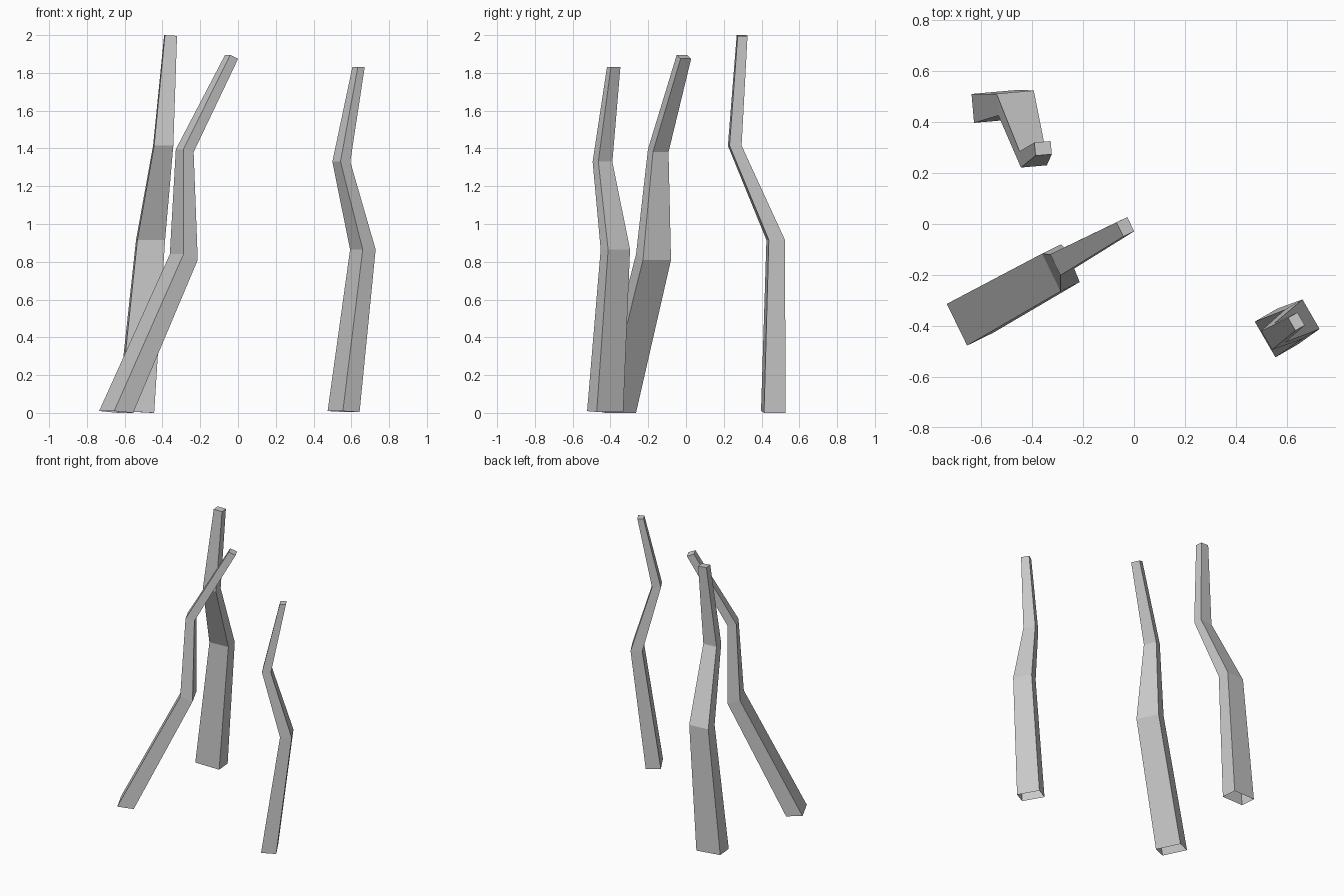
import bpy, bmesh, math
from mathutils import Vector, Matrix

if "Cube" in bpy.data.objects:
    bpy.data.objects.remove(bpy.data.objects["Cube"], do_unlink=True)

# Single flat grey
grey = bpy.data.materials.new("plain grey")
grey.use_nodes = True
colour = (0.6, 0.6, 0.6, 1)
grey.diffuse_color = colour
grey.node_tree.nodes["Principled BSDF"].inputs["Base Color"].default_value = colour


def post(name, yaw, rings):
    """Crooked tapering post, open underneath.
    Each ring: x, y, z of its centre, width, depth, drop from left to right."""
    bm = bmesh.new()
    turn = Matrix.Rotation(math.radians(yaw), 3, "Z")
    loops = []
    for x, y, z, width, depth, drop in rings:
        loop = []
        for u, v in ((-.5, -.5), (.5, -.5), (.5, .5), (-.5, .5)):
            corner = Vector((u * width, v * depth, -u * drop))
            loop.append(bm.verts.new(Vector((x, y, z)) + turn @ corner))
        loops.append(loop)
    # Side walls
    for low, high in zip(loops, loops[1:]):
        for i in range(len(low)):
            j = (i + 1) % len(low)
            bm.faces.new((low[i], low[j], high[j], high[i]))
    # Top cap
    bm.faces.new(loops[-1])
    mesh = bpy.data.meshes.new(name)
    bm.to_mesh(mesh)
    bm.free()
    mesh.materials.append(grey)
    obj = bpy.data.objects.new(name, mesh)
    bpy.context.collection.objects.link(obj)
    return obj


post("back_post", 5, [
    (-.541, .462, .005, .185, .114, .01),
    (-.463, .475, .915, .147, .086, 0),
    (-.396, .258, 1.415, .102, .064, 0),
    (-.357, .297, 1.998, .064, .052, .004),
])
post("right_post", 26, [
    (-.645, -.371, .005, .112, .182, .01),
    (-.287, -.172, .825, .084, .165, .03),
    (-.282, -.147, 1.388, .06, .092, .015),
    (-.034, -.011, 1.885, .047, .062, .02),
])
post("left_post", 30, [
    (.559, -.428, .007, .102, .162, .005),
    (.661, -.374, .865, .079, .134, 0),
    (.547, -.442, 1.33, .06, .086, 0),
    (.638, -.383, 1.83, .042, .058, 0),
])
